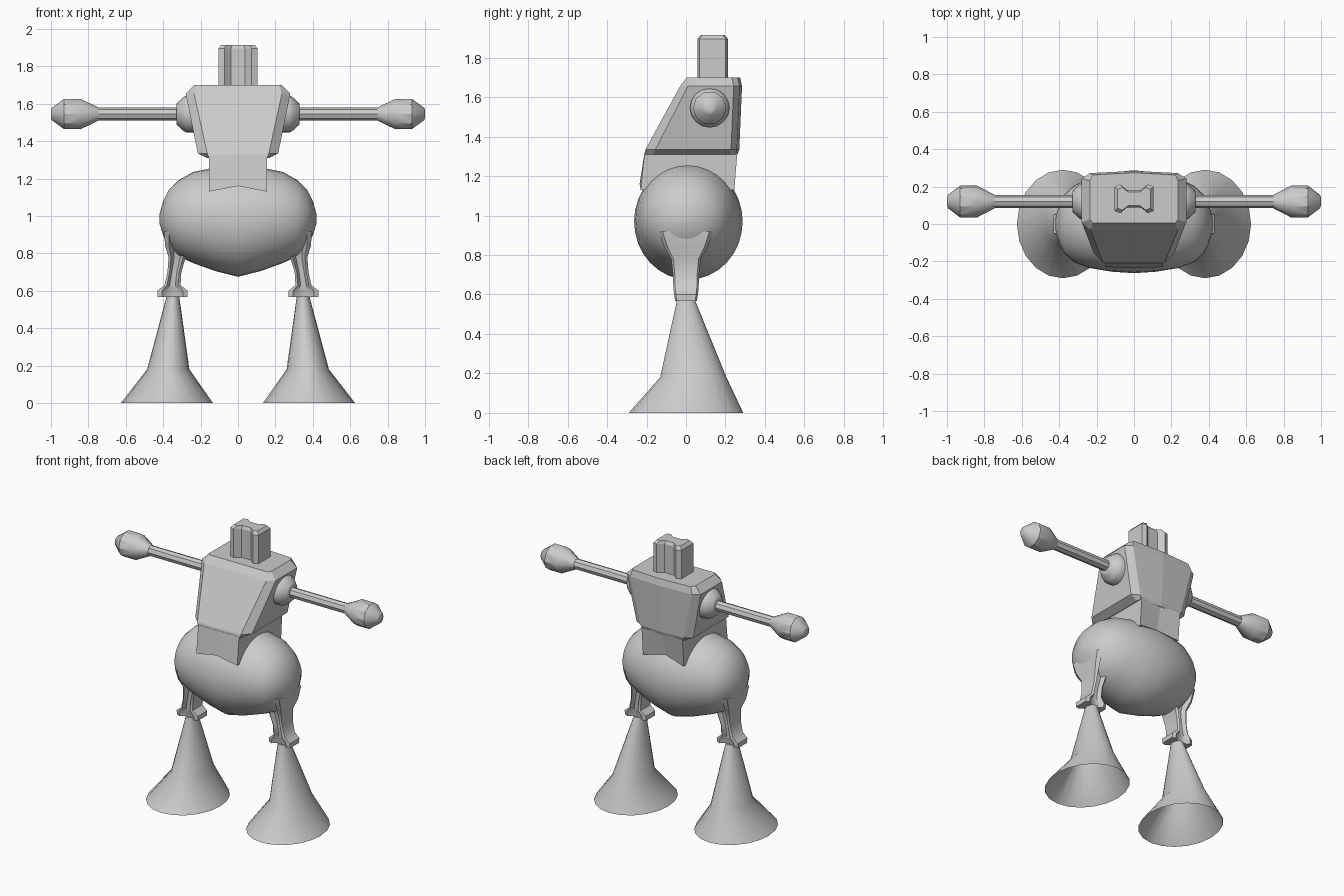
import bpy, bmesh
from math import cos, sin, pi, radians

if "Cube" in bpy.data.objects:
    bpy.data.objects.remove(bpy.data.objects["Cube"])


def loft(name, rings, smooth=None, cap_start=True, cap_end=True, mirror=False):
    """Skin a list of equal-length point rings into one object."""
    bm = bmesh.new()
    vs = [[bm.verts.new(p) for p in ring] for ring in rings]
    n = len(vs[0])
    for a, b in zip(vs, vs[1:]):
        for i in range(n):
            j = (i + 1) % n
            bm.faces.new((a[i], a[j], b[j], b[i]))
    if cap_start:
        bm.faces.new(vs[0])
    if cap_end:
        bm.faces.new(vs[-1])
    bmesh.ops.recalc_face_normals(bm, faces=bm.faces)
    me = bpy.data.meshes.new(name)
    bm.to_mesh(me)
    bm.free()
    ob = bpy.data.objects.new(name, me)
    bpy.context.collection.objects.link(ob)
    if smooth:
        bpy.ops.object.select_all(action='DESELECT')
        ob.select_set(True)
        bpy.context.view_layer.objects.active = ob
        bpy.ops.object.shade_smooth_by_angle(angle=radians(smooth))
    if mirror:
        ob.modifiers.new("Mirror", 'MIRROR').use_mirror_merge = False
    return ob


def circle(n, off=0.0):
    return [(cos(2 * pi * (i + off) / n), sin(2 * pi * (i + off) / n)) for i in range(n)]


# Bow-tie outline pinched front and back, shared by head and lower legs
BOW = [(-1, -.85), (-.7, -1), (-.35, -.6), (.35, -.6), (.7, -1), (1, -.85),
       (1, .85), (.7, 1), (.35, .6), (-.35, .6), (-.7, 1), (-1, .85)]


def bow(z, xc, yc, hx, hy):
    return [(xc + hx * u, yc + hy * v, z) for u, v in BOW]


# Belly: barrel lying along x, (x, y centre, y radius, z low, z high)
half = [(0, .012, .275, .675, 1.265), (.12, .01, .265, .705, 1.26), (.24, .005, .24, .748, 1.235),
        (.32, 0, .205, .785, 1.19), (.37, 0, .16, .84, 1.14), (.40, 0, .105, .895, 1.08),
        (.42, 0, .03, .96, 1.01)]
stations = [(-x, *r) for x, *r in half[:0:-1]] + half
loft("belly", [[(x, yc + ry * u, (lo + hi) / 2 + (hi - lo) / 2 * v) for u, v in circle(32)]
               for x, yc, ry, lo, hi in stations], smooth=50)

# Chest: chamfered block with sloping front
chest = []
for z, fx, sx, yf, c, yb in [(1.31, .155, .165, -.21, .04, .25), (1.335, .165, .215, -.205, .05, .258),
                             (1.655, .235, .28, -.03, .04, .272), (1.70, .22, .235, .005, .02, .262)]:
    chest.append([(-fx, yf, z), (fx, yf, z), (sx, yf + c, z), (sx, yb - .03, z), (fx, yb, z),
                  (0, yb + .012, z), (-fx, yb, z), (-sx, yb - .03, z), (-sx, yf + c, z)])
loft("chest", chest)

# Waist skirt with notched lower edges front and back
w = .155
loft("waist_skirt", [
    [(-w, -.21, 1.32), (0, -.21, 1.32), (w, -.21, 1.32), (w, .26, 1.32), (0, .26, 1.32), (-w, .26, 1.32)],
    [(-w, -.23, 1.13), (0, -.235, 1.16), (w, -.23, 1.13), (w, .245, 1.13), (0, .22, 1.16), (-w, .245, 1.13)]])

# Head
loft("head", [bow(1.68, 0, .135, .105, .077), bow(1.895, 0, .135, .105, .077),
              bow(1.915, 0, .135, .088, .06)])

# Arms: shoulder, rod and hand as lathed profiles along x
AY, AZ = .12, 1.545


def lathe_x(name, profile, n):
    loft(name, [[(x, AY + r * u, AZ + r * v) for u, v in circle(n)] for x, r in profile],
         smooth=35, mirror=True)


lathe_x("shoulder", [(.22, .1), (.275, .1), (.295, .088), (.325, .06), (.33, .05)], 16)
lathe_x("arm_rod", [(.3, .035), (.76, .035)], 8)
lathe_x("hand", [(.745, .036), (.84, .085), (.93, .085), (.995, .035), (1.0, .02)], 10)

# Lower legs: pinched stems with a flared end
loft("lower_leg", [bow(*r) for r in [
    (.92, .31, 0, .085, .14), (.84, .32, 0, .07, .11), (.78, .325, 0, .046, .075), (.70, .34, 0, .037, .066),
    (.63, .35, 0, .043, .064), (.60, .35, 0, .08, .06), (.568, .35, 0, .08, .055)]],
    smooth=40, mirror=True)

# Feet: open bell cones, (z, x centre, x radius, y centre, y radius)
loft("foot_cone", [[(xc + rx * u, yc + ry * v, z) for u, v in circle(20)] for z, xc, rx, yc, ry in [
    (0, .38, .246, 0, .29), (.18, .373, .113, .037, .168), (.57, .348, .034, 0, .046)]],
    smooth=40, cap_start=False, mirror=True)
